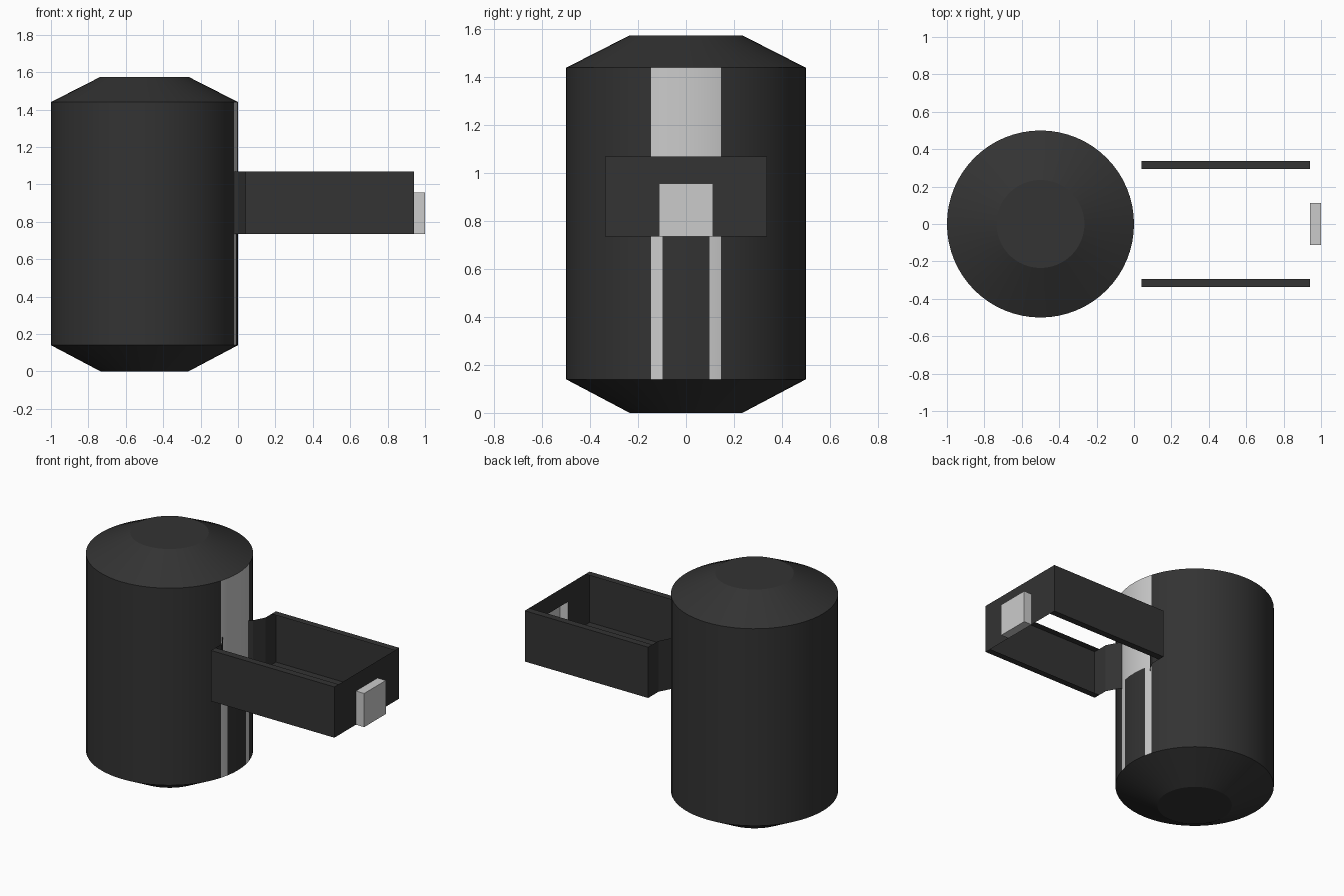
import bpy, bmesh, math

if "Cube" in bpy.data.objects:
    bpy.data.objects.remove(bpy.data.objects["Cube"])


def material(name, v):
    m = bpy.data.materials.new(name)
    m.diffuse_color = (v, v, v, 1)
    m.use_nodes = True
    m.node_tree.nodes["Principled BSDF"].inputs["Base Color"].default_value = m.diffuse_color
    return m


DARK = material("charcoal", 0.033)
LIGHT = material("light grey", 0.6)


def add_object(name, verts, faces, mats, smooth=False):
    mesh = bpy.data.meshes.new(name)
    mesh.from_pydata(verts, [], faces)
    for m in mats:
        mesh.materials.append(m)
    obj = bpy.data.objects.new(name, mesh)
    bpy.context.collection.objects.link(obj)
    if smooth:
        bpy.context.view_layer.objects.active = obj
        obj.select_set(True)
        bpy.ops.object.shade_smooth_by_angle(angle=math.radians(25))
        obj.select_set(False)
    return obj


# Cylindrical body with tapered ends; pale panel on the +x side
N = 64
profile = [(0.235, 0.0), (0.5, 0.14), (0.5, 0.78), (0.5, 1.44), (0.235, 1.575)]
verts = [(-0.5 + r * math.cos(2 * math.pi * i / N), r * math.sin(2 * math.pi * i / N), z)
         for r, z in profile for i in range(N)]
faces = [(k * N + i, k * N + (i + 1) % N, (k + 1) * N + (i + 1) % N, (k + 1) * N + i)
         for k in range(len(profile) - 1) for i in range(N)]
faces.append(tuple(reversed(range(N))))
faces.append(tuple(range(4 * N, 5 * N)))
body = add_object("body", verts, faces, [DARK, LIGHT], True)
for p in body.data.polygons:
    c = p.center
    if c.x > -0.1 and abs(c.y) < 0.144:
        upper = 0.8 < c.z < 1.44
        lower_border = 0.2 < c.z < 0.78 and abs(c.y) > 0.098
        if upper or lower_border:
            p.material_index = 1

# Bracket: mirrored side channels with hinge plates bending in to the body
Z0, Z1 = 0.735, 1.07
for s, side in ((1, "back"), (-1, "front")):
    path = [(0.94, 0.338), (0.04, 0.338), (0.04, 0.23), (0.0, 0.155), (-0.02, 0.14)]
    n = len(path)
    v = [(x, s * y, z) for z in (Z0, Z1) for x, y in path]
    f = [(i, i + 1, n + i + 1, n + i) for i in range(n - 1)]
    # top and bottom flanges turned inward
    for z in (Z0, Z1):
        b = len(v)
        v += [(x, s * y, z) for x, y in ((0.04, 0.338), (0.94, 0.338), (0.94, 0.293), (0.04, 0.293))]
        f.append((b, b + 1, b + 2, b + 3))
    if s < 0:
        f = [tuple(reversed(q)) for q in f]
    add_object(side + "_bracket_arm", v, f, [DARK])

# End plate of the bracket, with an opening behind the latch
W, H = 0.113, 0.957
outline = [(-0.338, Z0), (-W, Z0), (-W, H), (W, H), (W, Z0), (0.338, Z0),
           (0.338, Z1), (W, Z1), (-W, Z1), (-0.338, Z1)]
add_object("bracket_end_plate", [(0.94, y, z) for y, z in outline],
           [(0, 1, 2, 8, 9), (2, 3, 7, 8), (3, 4, 5, 6, 7)], [DARK])

# Hollow pale latch block on the end plate
v = [(x, y, z) for x in (0.94, 1.0) for y, z in ((-W, Z0), (W, Z0), (W, H), (-W, H))]
f = [(4, 5, 6, 7)] + [(i, (i + 1) % 4, 4 + (i + 1) % 4, 4 + i) for i in range(4)]
add_object("latch_block", v, f, [LIGHT])
